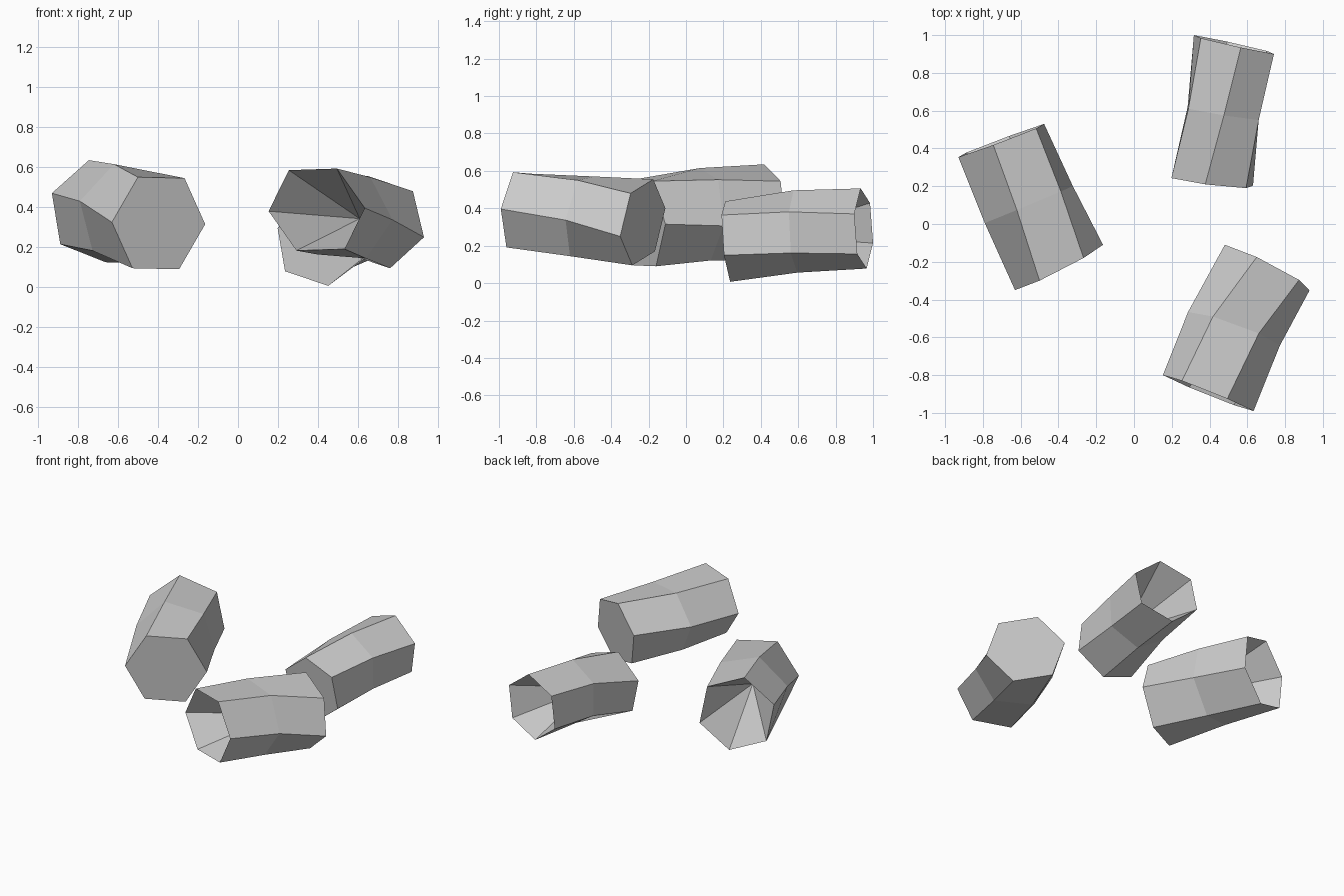
import bpy, bmesh
from mathutils import Vector as V

if "Cube" in bpy.data.objects:
    bpy.data.objects.remove(bpy.data.objects["Cube"])

APEX = 0.45  # hollow tip, as a fraction from middle ring to capped end


def hexagon(c, p, q):
    # full hexagon from its centre and two neighbouring corners
    c, a, b = V(c), V(p) - V(c), V(q) - V(c)
    return [c + o for o in (a, b, b - a, -a, -b, a - b)]


def bent_hex_piece(name, rings):
    # rings run from the hollow end to the capped end
    bm = bmesh.new()
    loops = [[bm.verts.new(p) for p in hexagon(*r)] for r in rings]
    for lower, upper in zip(loops, loops[1:]):
        for i in range(6):
            j = (i + 1) % 6
            bm.faces.new((lower[i], lower[j], upper[j], upper[i]))
    bm.faces.new(loops[-1])
    # conical hollow
    tip = bm.verts.new(V(rings[1][0]).lerp(V(rings[2][0]), APEX))
    for i in range(6):
        bm.faces.new((loops[0][(i + 1) % 6], loops[0][i], tip))
    bmesh.ops.recalc_face_normals(bm, faces=bm.faces)
    mesh = bpy.data.meshes.new(name)
    bm.to_mesh(mesh)
    bm.free()
    bpy.context.collection.objects.link(bpy.data.objects.new(name, mesh))


# each ring: centre, corner, next corner
bent_hex_piece("left_tube", [
    ((-.703, .442, .38), (-.93, .354, .47), (-.745, .418, .635)),
    ((-.557, .103, .368), (-.79, .005, .43), (-.62, .074, .615)),
    ((-.397, -.23, .32), (-.63, -.35, .325), (-.50, -.30, .55))])
bent_hex_piece("front_tube", [
    ((.393, -.895, .388), (.153, -.80, .38), (.254, -.83, .585)),
    ((.529, -.555, .357), (.286, -.466, .377), (.418, -.49, .57)),
    ((.705, -.231, .325), (.481, -.11, .40), (.65, -.175, .555))])
bent_hex_piece("back_tube", [
    ((.529, .95, .292), (.317, 1.0, .214), (.354, .984, .428)),
    ((.472, .585, .276), (.284, .62, .171), (.288, .61, .391)),
    ((.414, .223, .222), (.235, .256, .08), (.198, .243, .295))])
